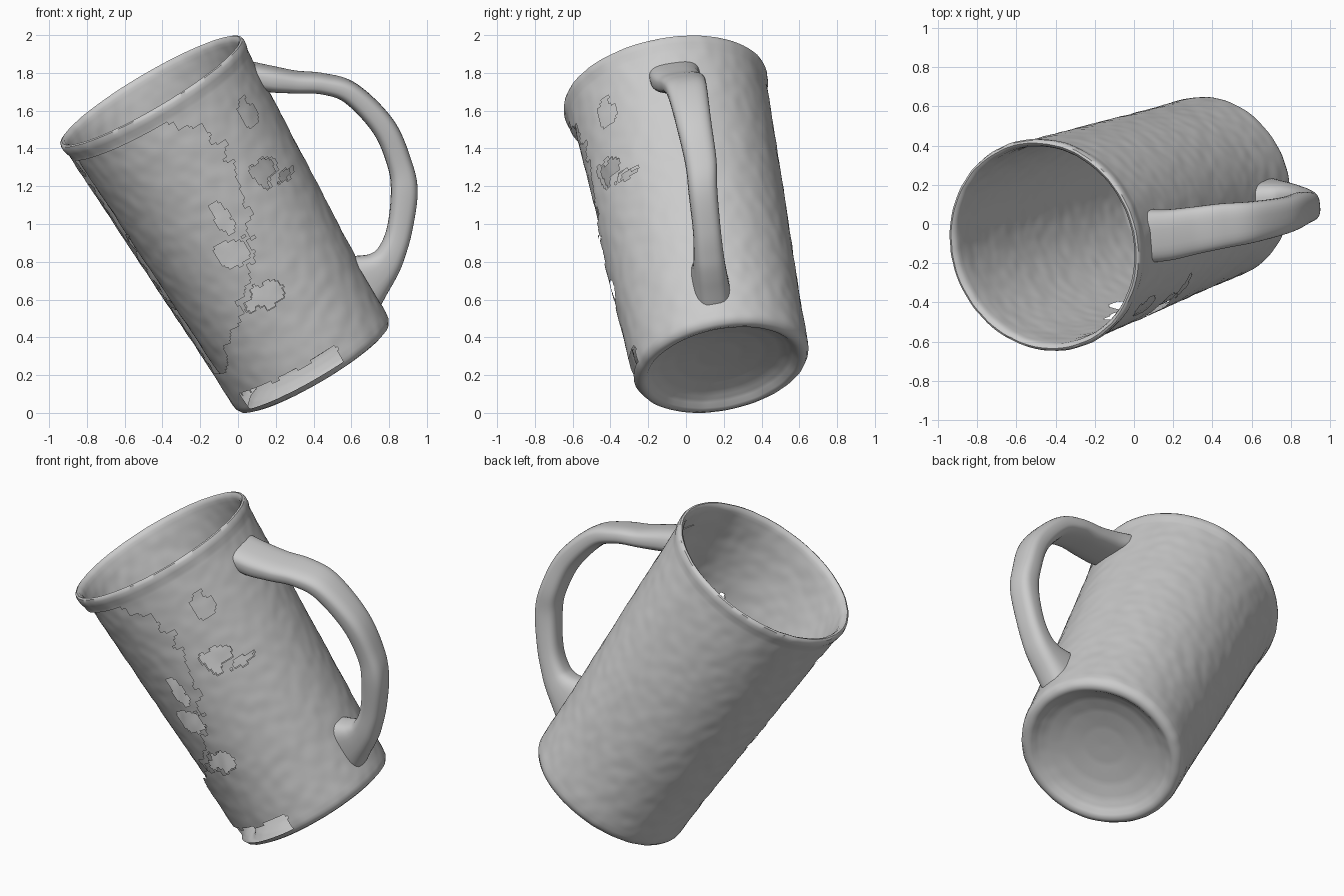
import bpy, bmesh, math
from mathutils import Vector, noise

if "Cube" in bpy.data.objects:
    bpy.data.objects.remove(bpy.data.objects["Cube"])

# Tilted frame of the mug: W runs along its axis, U points to the handle, V is sideways
BASE = Vector((0.398, 0.188, 0.25))
W = (Vector((-0.457, -0.11, 1.70)) - BASE).normalized()
U = Vector((0.757, 0.005, 0.447))
U = (U - W * U.dot(W)).normalized()
V = W.cross(U)
SIDES = 240


def interp(table, x):
    for a, b in zip(table, table[1:]):
        if x <= b[0]:
            f = max(0, (x - a[0]) / (b[0] - a[0]))
            return a[1] + (b[1] - a[1]) * f
    return table[-1][1]


def fill_steps(points, step):
    out = []
    for (r0, h0), (r1, h1) in zip(points, points[1:]):
        n = max(1, int(math.hypot(r1 - r0, h1 - h0) / step))
        out += [(r0 + (r1 - r0) * i / n, h0 + (h1 - h0) * i / n) for i in range(n)]
    return out + [points[-1]]


def finish(name, bm):
    mesh = bpy.data.meshes.new(name)
    bm.to_mesh(mesh)
    bm.free()
    ob = bpy.data.objects.new(name, mesh)
    bpy.context.collection.objects.link(ob)
    bpy.context.view_layer.objects.active = ob
    ob.select_set(True)
    bpy.ops.object.shade_smooth_by_angle(angle=math.radians(50))
    ob.select_set(False)
    return ob


# Torn areas in (angle, height): missing outer skin and holes through both skins
OUTER_EDGE = [(0.25, -150), (0.38, -135), (0.58, -106), (0.78, -86), (1.02, -78),
              (1.2, -74), (1.38, -70), (1.52, -80), (1.64, -96)]
HOLES = [(-57, 1.10, 11, 0.07), (-42, 1.02, 9, 0.03), (-92, 1.02, 6, 0.09),
         (-97, 0.83, 10, 0.08), (-95, 0.54, 12, 0.07)]
PATCHES = [(-45, 1.40, 6, 0.10), (-124, 0.52, 8, 0.06)]


def inside(spots, ang, h, n):
    return any(((ang - a) / da) ** 2 + ((h - hh) / dh) ** 2 < 1 + 1.3 * n
               for a, hh, da, dh in spots)


def torn(ang, h, outer):
    p = Vector((ang * 0.1, h * 11, 3.0))
    n = noise.noise(p) + 0.5 * noise.noise(p * 2.3)
    if inside(HOLES, ang, h, n):
        return True
    if not outer:
        return False
    if inside(PATCHES, ang, h, n):
        return True
    if 0.02 < h < 0.11 + 0.02 * n and -150 < ang < -72 + 4 * n:
        return True
    return 0.25 < h < 1.62 and -168 + 12 * n < ang < interp(OUTER_EDGE, h) + 9 * n


# Mug body: outer wall, small lip, inner wall and floor, dished underside
outer = [(0.0, 0.075), (0.12, 0.072), (0.24, 0.058), (0.33, 0.036), (0.385, 0.010),
         (0.405, -0.012), (0.43, -0.02), (0.455, -0.010), (0.470, 0.015), (0.474, 0.05),
         (0.479, 0.3), (0.510, 1.0), (0.532, 1.55), (0.536, 1.64), (0.545, 1.67),
         (0.548, 1.695), (0.543, 1.713), (0.532, 1.718)]
inner = [(0.518, 1.71), (0.510, 1.69), (0.506, 1.63), (0.504, 1.5), (0.484, 1.0),
         (0.453, 0.3), (0.445, 0.16), (0.42, 0.11), (0.36, 0.095), (0.0, 0.095)]
outer = fill_steps(outer, 0.016)
profile = outer + fill_steps(inner, 0.016)
bm = bmesh.new()
rings = []
for k, (r, h) in enumerate(profile):
    if r < 1e-6:
        rings.append([bm.verts.new(BASE + W * h)])
        continue
    ring = []
    for i in range(SIDES):
        a = 2 * math.pi * i / SIDES
        # slightly oval towards the rim
        d = U * math.cos(a) * (1 + 0.015 * h) + V * math.sin(a)
        p = BASE + W * h + d * r
        ring.append(bm.verts.new(p + d * 0.003 * noise.noise(p * 14)))
    rings.append(ring)
for k, (lo, hi) in enumerate(zip(rings, rings[1:])):
    h = (profile[k][1] + profile[k + 1][1]) / 2
    wall = profile[k][0] > 0.43
    for i in range(SIDES):
        j = (i + 1) % SIDES
        ang = 360 * (i + 0.5) / SIDES
        ang = ang - 360 if ang > 185 else ang
        if wall and h < 1.62 and torn(ang, h, k < len(outer)):
            continue
        if len(lo) == 1:
            bm.faces.new((lo[0], hi[j], hi[i]))
        elif len(hi) == 1:
            bm.faces.new((lo[i], lo[j], hi[0]))
        else:
            bm.faces.new((lo[i], lo[j], hi[j], hi[i]))
bmesh.ops.delete(bm, geom=[v for v in bm.verts if not v.link_faces], context='VERTS')
finish("mug_body", bm)

# Handle: strap swept along a curved path (x, y, z, half width, half thickness)
PATH = [(0.085, -0.06, 1.785, 0.135, 0.085), (0.18, -0.055, 1.768, 0.13, 0.068),
        (0.30, -0.035, 1.752, 0.122, 0.056), (0.45, -0.01, 1.742, 0.115, 0.052),
        (0.60, 0.01, 1.69, 0.105, 0.058), (0.77, 0.045, 1.515, 0.092, 0.064),
        (0.855, 0.08, 1.32, 0.083, 0.065), (0.88, 0.09, 1.17, 0.076, 0.07),
        (0.855, 0.11, 0.97, 0.073, 0.066), (0.81, 0.12, 0.84, 0.078, 0.074),
        (0.755, 0.127, 0.76, 0.085, 0.10), (0.68, 0.13, 0.70, 0.095, 0.15)]


def spline(pts, per):
    n = len(pts)
    for s in range(n - 1):
        q = [pts[min(max(s + o, 0), n - 1)] for o in (-1, 0, 1, 2)]
        for i in range(per + (s == n - 2)):
            t = i / per
            yield [0.5 * (2 * b + (c - a) * t + (2 * a - 5 * b + 4 * c - d) * t * t
                          + (3 * b - a - 3 * c + d) * t ** 3) for a, b, c, d in zip(*q)]


samples = list(spline(PATH, 8))
bm = bmesh.new()
rings = []
last = len(samples) - 1
for k, s in enumerate(samples):
    c = Vector(s[:3])
    tan = Vector(samples[min(k + 1, last)][:3]) - Vector(samples[max(k - 1, 0)][:3])
    nrm = tan.cross(V).normalized()
    if nrm.dot(c - Vector((0.35, 0.03, 1.25))) < 0:
        nrm = -nrm
    # turn the end sections so they lie along the mug wall
    end = max(0, 1 - k / 14) if k < last / 2 else max(0, 1 - (last - k) / 14)
    nrm = nrm.lerp(W if k < last / 2 else -W, end).normalized()
    ring = []
    for i in range(32):
        a = 2 * math.pi * i / 32
        ca, sa = math.cos(a), math.sin(a)
        x = math.copysign(abs(ca) ** 0.7, ca) * s[3]
        y = math.copysign(abs(sa) ** 0.7, sa) * s[4]
        ring.append(bm.verts.new(c + V * x + nrm * y))
    rings.append(ring)
for lo, hi in zip(rings, rings[1:]):
    for i in range(32):
        j = (i + 1) % 32
        bm.faces.new((lo[i], lo[j], hi[j], hi[i]))
bm.faces.new(rings[0])
bm.faces.new(rings[-1])
bmesh.ops.recalc_face_normals(bm, faces=bm.faces)
finish("handle", bm)
